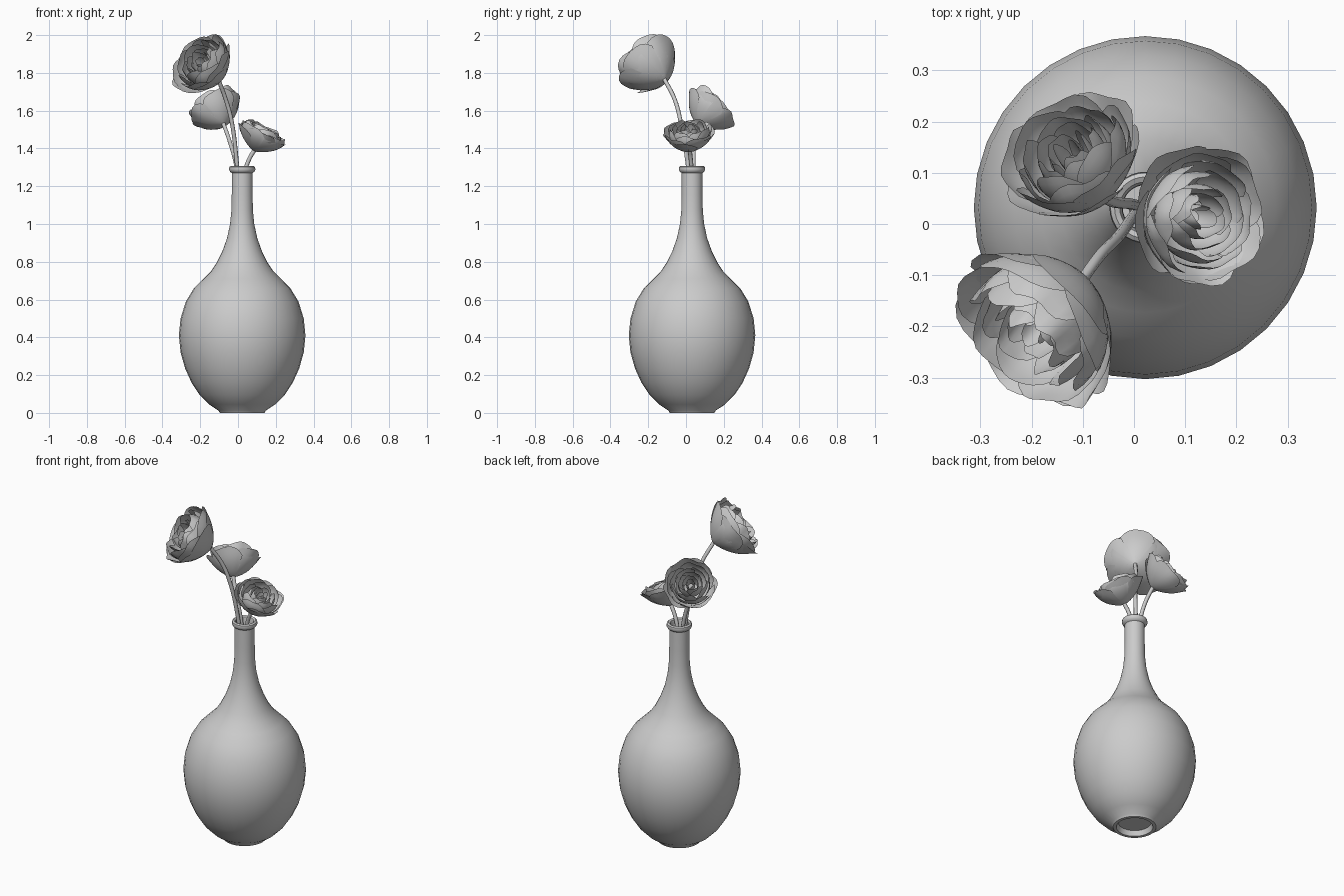
import bpy, bmesh, math, random
from mathutils import Vector

if "Cube" in bpy.data.objects:
    bpy.data.objects.remove(bpy.data.objects["Cube"])

random.seed(7)


def mesh_object(name, bm, angle=40):
    me = bpy.data.meshes.new(name)
    bm.to_mesh(me)
    bm.free()
    ob = bpy.data.objects.new(name, me)
    bpy.context.collection.objects.link(ob)
    bpy.ops.object.select_all(action='DESELECT')
    ob.select_set(True)
    bpy.context.view_layer.objects.active = ob
    bpy.ops.object.shade_smooth_by_angle(angle=math.radians(angle))
    return ob


def lathe(name, profile, centre, n=32):
    bm = bmesh.new()
    rings = []
    for r, z in profile:
        if r == 0:
            rings.append([bm.verts.new((centre[0], centre[1], z))] * n)
        else:
            rings.append([bm.verts.new((centre[0] + r * math.cos(2 * math.pi * i / n),
                                        centre[1] + r * math.sin(2 * math.pi * i / n), z))
                          for i in range(n)])
    for a, b in zip(rings, rings[1:]):
        for i in range(n):
            j = (i + 1) % n
            bm.faces.new(list(dict.fromkeys((a[i], a[j], b[j], b[i]))))
    bmesh.ops.recalc_face_normals(bm, faces=bm.faces)
    return mesh_object(name, bm)


# Vase: recessed foot, round belly, slim neck, rolled rim and inner wall
lathe("vase", [
    (0, 0.03), (0.09, 0.03), (0.1, 0.0), (0.118, 0.0), (0.125, 0.012), (0.175, 0.045),
    (0.225, 0.095), (0.268, 0.16), (0.302, 0.235), (0.326, 0.32), (0.335, 0.41),
    (0.326, 0.50), (0.298, 0.59), (0.255, 0.66), (0.205, 0.71), (0.165, 0.75),
    (0.135, 0.795), (0.105, 0.855), (0.08, 0.925), (0.064, 1.0), (0.057, 1.07),
    (0.055, 1.16), (0.055, 1.27), (0.064, 1.276), (0.07, 1.288), (0.068, 1.302),
    (0.06, 1.308), (0.05, 1.303), (0.045, 1.285), (0.044, 1.1), (0.052, 1.0),
    (0.09, 0.86), (0.15, 0.745), (0.24, 0.66), (0.31, 0.50), (0.32, 0.41),
    (0.31, 0.32), (0.25, 0.16), (0.16, 0.06), (0, 0.045)], (0.022, 0.032))


# Stem: bevelled curve through a few points
def stem(name, points, r=0.011):
    cu = bpy.data.curves.new(name, 'CURVE')
    cu.dimensions = '3D'
    cu.bevel_depth = r
    cu.bevel_resolution = 2
    cu.resolution_u = 6
    cu.use_fill_caps = True
    sp = cu.splines.new('BEZIER')
    sp.bezier_points.add(len(points) - 1)
    for bp, p in zip(sp.bezier_points, points):
        bp.co = p
        bp.handle_left_type = bp.handle_right_type = 'AUTO'
    bpy.context.collection.objects.link(bpy.data.objects.new(name, cu))


# Petal layers: radius, height, count, half width (deg), curl, flare, start
LAYERS = [
    (0.88, 0.84, 5, 46, 1.45, 0.14, 0.0),
    (0.86, 0.98, 5, 44, 1.65, 0.06, 0.0),
    (0.76, 1.06, 5, 42, 1.90, 0.0, 0.1),
    (0.62, 1.10, 5, 42, 2.05, 0.0, 0.25),
    (0.46, 1.08, 5, 44, 2.10, 0.0, 0.35),
    (0.31, 1.05, 4, 50, 2.10, 0.0, 0.45),
    (0.17, 1.02, 3, 62, 2.00, 0.0, 0.5),
]


def petal(bm, R, H, phi, half, curl, flare, start, nu=10, nv=9):
    wave, ph = random.uniform(0.01, 0.03), random.uniform(0, 6.28)
    grid = []
    for j in range(nv + 1):
        row = []
        for i in range(nu + 1):
            u = 2 * i / nu - 1
            v = start + (1 - start) * j / nv
            v *= 1 - 0.22 * abs(u) ** 3.5 - wave * math.cos(5 * u + ph)
            a = phi + half * u
            # one side of each petal tucks under its neighbour
            r = R * (math.sin(curl * v) + flare * v ** 5) * (1 + 0.05 * u * v)
            r += R * wave * 1.5 * v ** 4 * math.sin(6 * u + ph)
            row.append(bm.verts.new((r * math.cos(a), r * math.sin(a), H * v ** 1.35)))
        grid.append(row)
    for j in range(nv):
        for i in range(nu):
            bm.faces.new((grid[j][i], grid[j][i + 1], grid[j + 1][i + 1], grid[j + 1][i]))


def flower(name, base, axis, R, H, spin):
    bm = bmesh.new()
    for k, (lr, lh, n, half, curl, flare, start) in enumerate(LAYERS):
        for i in range(n):
            phi = spin + k * 0.75 + 2 * math.pi * i / n + random.uniform(-0.12, 0.12)
            petal(bm, R * lr * random.uniform(0.96, 1.05), H * lh * random.uniform(0.93, 1.06),
                  phi, math.radians(half), curl, flare, start)
    ob = mesh_object(name, bm, 80)
    ob.location = base
    ob.rotation_mode = 'QUATERNION'
    ob.rotation_quaternion = Vector(axis).to_track_quat('Z', 'Y')


# Three blooms, each on its own stem
BLOOMS = [
    ("tall", (-0.1, -0.11, 1.765), (-0.58, -0.6, 0.55), 0.185, 0.19, 0.3,
     [(0.03, 0.05, 0.85), (-0.005, 0.01, 1.31), (-0.035, -0.03, 1.55), (-0.065, -0.06, 1.66)]),
    ("middle", (-0.075, 0.06, 1.53), (-0.4, 0.6, 0.69), 0.145, 0.145, 1.1,
     [(0.04, 0.02, 0.85), (-0.01, 0.04, 1.31), (-0.045, 0.045, 1.44)]),
    ("low", (0.085, 0.02, 1.385), (0.42, -0.05, 0.9), 0.14, 0.13, 2.0,
     [(0.0, 0.03, 0.85), (0.038, 0.03, 1.28), (0.06, 0.025, 1.345)]),
]
for name, base, axis, R, H, spin, path in BLOOMS:
    flower(name + "_flower", base, axis, R, H, spin)
    tip = Vector(base) + Vector(axis).normalized() * 0.012
    stem(name + "_stem", path + [tip])
